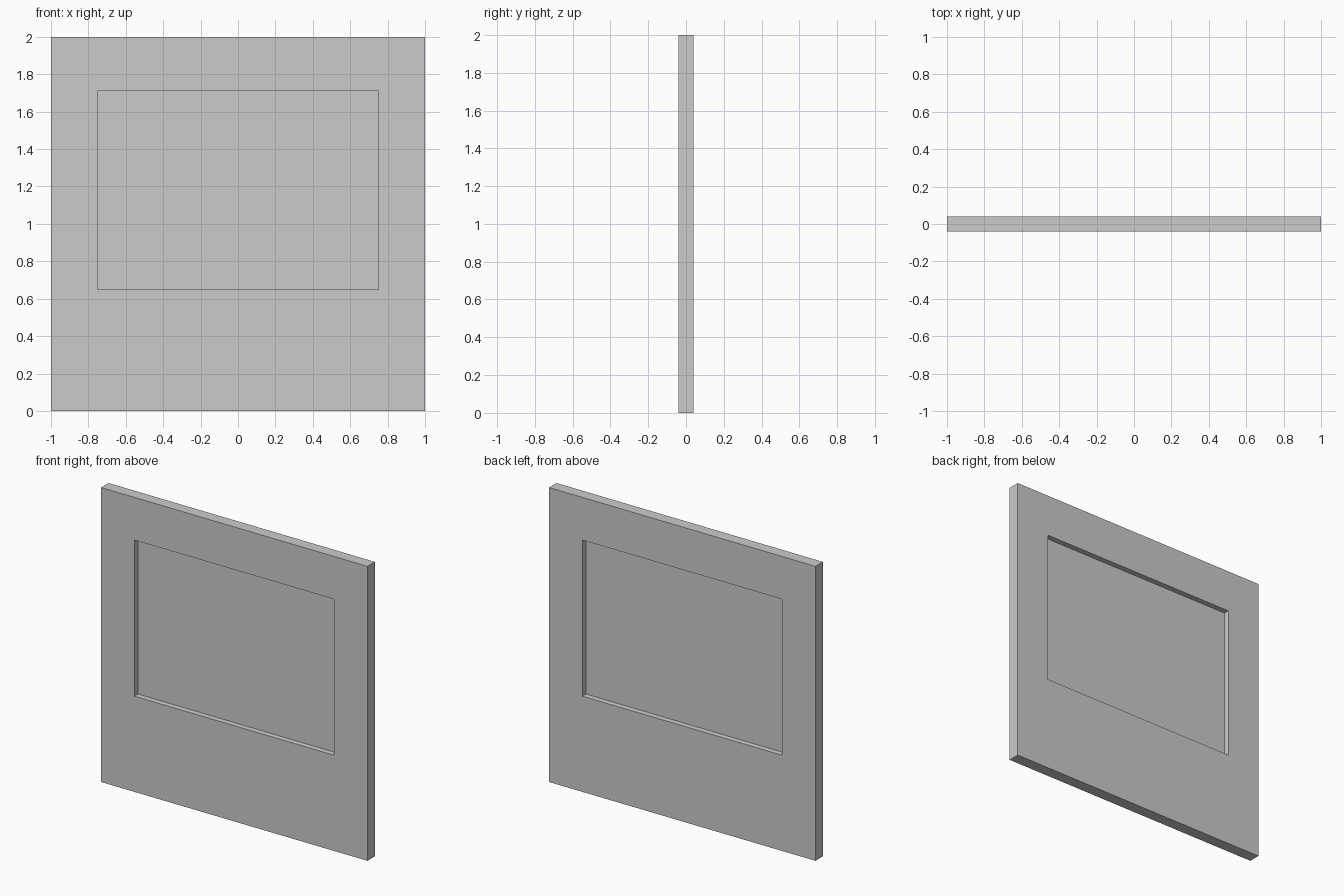
import bpy, bmesh

if "Cube" in bpy.data.objects:
    bpy.data.objects.remove(bpy.data.objects["Cube"])

HALF_T = 0.04                        # half wall thickness
OUTER = (-1.0, 1.0, 0.0, 2.0)        # x min, x max, z min, z max
OPENING = (-0.75, 0.75, 0.65, 1.71)
PANE_T = 0.002                       # half pane thickness


def finish(bm, name):
    bmesh.ops.recalc_face_normals(bm, faces=bm.faces)
    mesh = bpy.data.meshes.new(name)
    bm.to_mesh(mesh)
    bm.free()
    obj = bpy.data.objects.new(name, mesh)
    bpy.context.collection.objects.link(obj)


def rect(bm, bounds, y):
    x0, x1, z0, z1 = bounds
    return [bm.verts.new((x, y, z)) for x, z in
            ((x0, z0), (x1, z0), (x1, z1), (x0, z1))]


def bridge(bm, a, b):
    for i in range(4):
        j = (i + 1) % 4
        bm.faces.new((a[i], a[j], b[j], b[i]))


# Wall panel: four rectangular loops joined into a closed ring with an opening
bm = bmesh.new()
loops = [rect(bm, OUTER, -HALF_T), rect(bm, OUTER, HALF_T),
         rect(bm, OPENING, HALF_T), rect(bm, OPENING, -HALF_T)]
for k in range(4):
    bridge(bm, loops[k], loops[(k + 1) % 4])
finish(bm, "wall_panel")

# Thin window pane set in the middle of the wall, recessed on both sides
bm = bmesh.new()
front, back = rect(bm, OPENING, -PANE_T), rect(bm, OPENING, PANE_T)
bm.faces.new(front)
bm.faces.new(back)
bridge(bm, front, back)
finish(bm, "window_pane")
